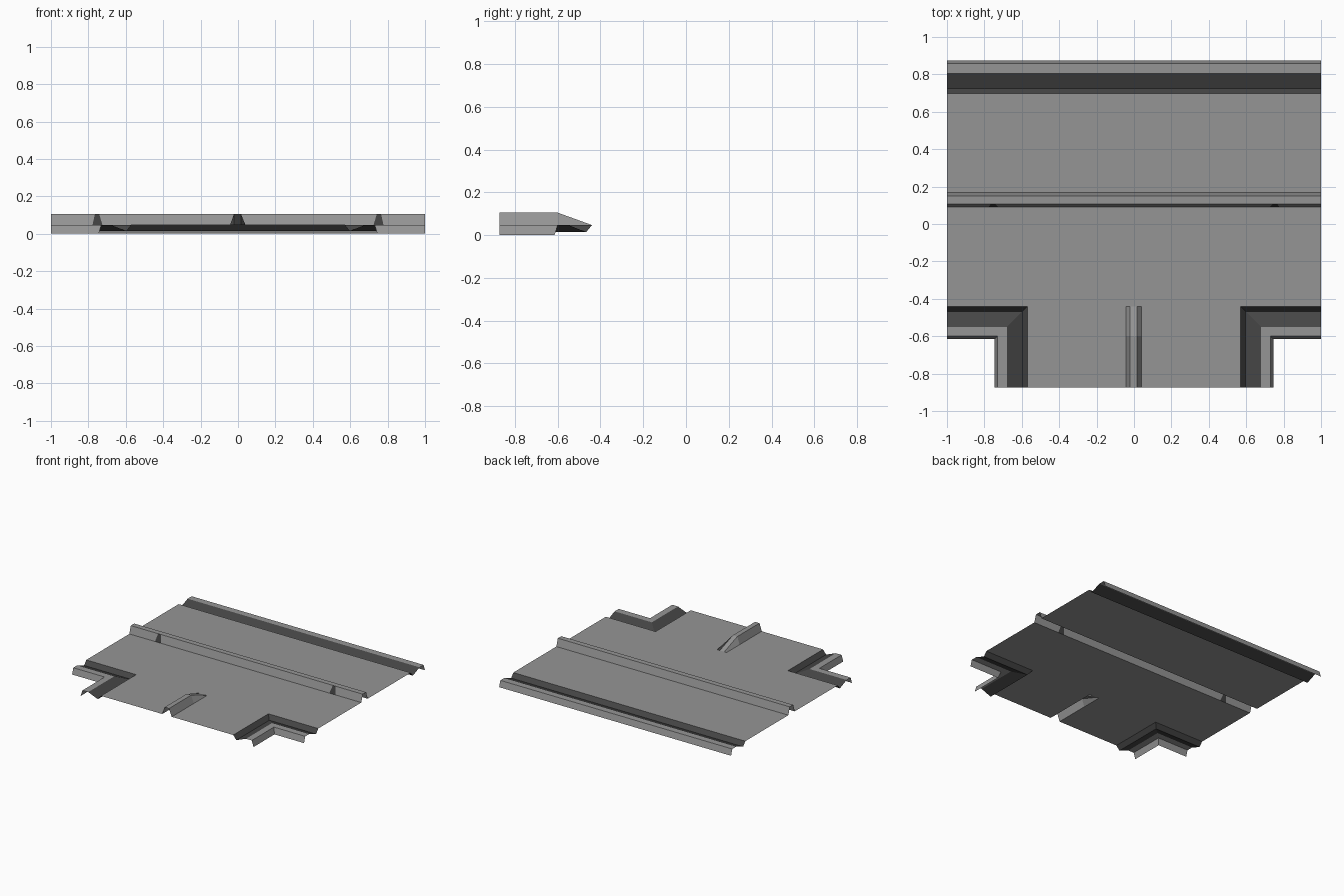
import bpy

if "Cube" in bpy.data.objects:
    bpy.data.objects.remove(bpy.data.objects["Cube"])


def material(name, v):
    m = bpy.data.materials.new(name)
    m.diffuse_color = (v, v, v, 1)
    m.use_nodes = True
    m.node_tree.nodes["Principled BSDF"].inputs["Base Color"].default_value = m.diffuse_color
    return m


concrete = material("concrete grey", 0.30)
asphalt = material("dark gutter grey", 0.06)
opening = material("drain black", 0.05)

ROAD = 0.047    # road level
TOP = 0.105     # barrier level
END = 0.873     # half depth of the tile
# kerb profile: distance from the road edge, height
KERB = [(0, ROAD), (0.027, 0.014), (0.11, ROAD), (0.16, ROAD), (0.175, 0)]


def build(name, verts, faces, mats, slots=None):
    me = bpy.data.meshes.new(name)
    me.from_pydata(verts, [], faces)
    for m in mats:
        me.materials.append(m)
    for p in me.polygons:
        if slots:
            p.material_index = slots[p.index]
    me.update()
    ob = bpy.data.objects.new(name, me)
    bpy.context.collection.objects.link(ob)
    return ob


def loft(name, rows, mats, slot):
    """Skin rows of equal length; slot(row, column) picks the colour."""
    n = len(rows[0])
    faces, slots = [], []
    for r in range(len(rows) - 1):
        for c in range(n - 1):
            a = r * n + c
            faces.append((a, a + 1, a + n + 1, a + n))
            slots.append(slot(r, c))
    return build(name, [v for row in rows for v in row], faces, mats, slots)


def slab(name, x0, x1, y0, y1):
    v = [(x0, y0, ROAD), (x1, y0, ROAD), (x1, y1, ROAD), (x0, y1, ROAD)]
    return build(name, v, [(0, 1, 2, 3)], [concrete])


# road surfaces, open under the barriers
slab("far_lane", -1, 1, 0.168, 0.698)
slab("near_lane", -1, 1, -0.44, 0.09)
slab("side_road_left", -0.57, -0.042, -END, -0.44)
slab("side_road_right", 0.04, 0.57, -END, -0.44)


def kerb_slot(r, c):
    return 1 if r < 2 else 0


# straight kerb and gutter along the back
loft("back_kerb", [[(x, 0.698 + d, z) for x in (-1, 1)] for d, z in KERB],
     [concrete, asphalt], kerb_slot)

# mitred corner kerbs
for side, label in ((1, "right"), (-1, "left")):
    rows = []
    for d, z in KERB:
        row = [(side * (0.57 + d), -END, z),
               (side * (0.57 + d), -0.44 - d, z),
               (side * 1.0, -0.44 - d, z)]
        rows.append(row if side < 0 else row[::-1])
    ob = loft("corner_kerb_" + label, rows, [concrete, asphalt], kerb_slot)
    ob.data.flip_normals()

# centre barrier: front wall split around two tapered drain openings
low = [-1, -0.778, -0.725, 0.725, 0.778, 1]
high = [-1, -0.765, -0.742, 0.742, 0.765, 1]
rows = [[(x, 0.09, ROAD) for x in low],
        [(x, 0.108, TOP) for x in high],
        [(x, 0.15, TOP) for x in high],
        [(x, 0.168, ROAD) for x in low]]
loft("centre_barrier", rows, [concrete, opening],
     lambda r, c: 1 if r == 0 and c in (1, 3) else 0)

# side road divider, ramping down to the junction
section = [(-0.042, 0), (-0.022, 1), (0.016, 1), (0.04, 0)]
rows = [[(x, y, ROAD + h * k) for x, k in section]
        for y, h in ((-END, TOP - ROAD), (-0.6, TOP - ROAD), (-0.44, 0))]
loft("side_road_divider", rows, [concrete], lambda r, c: 0)
